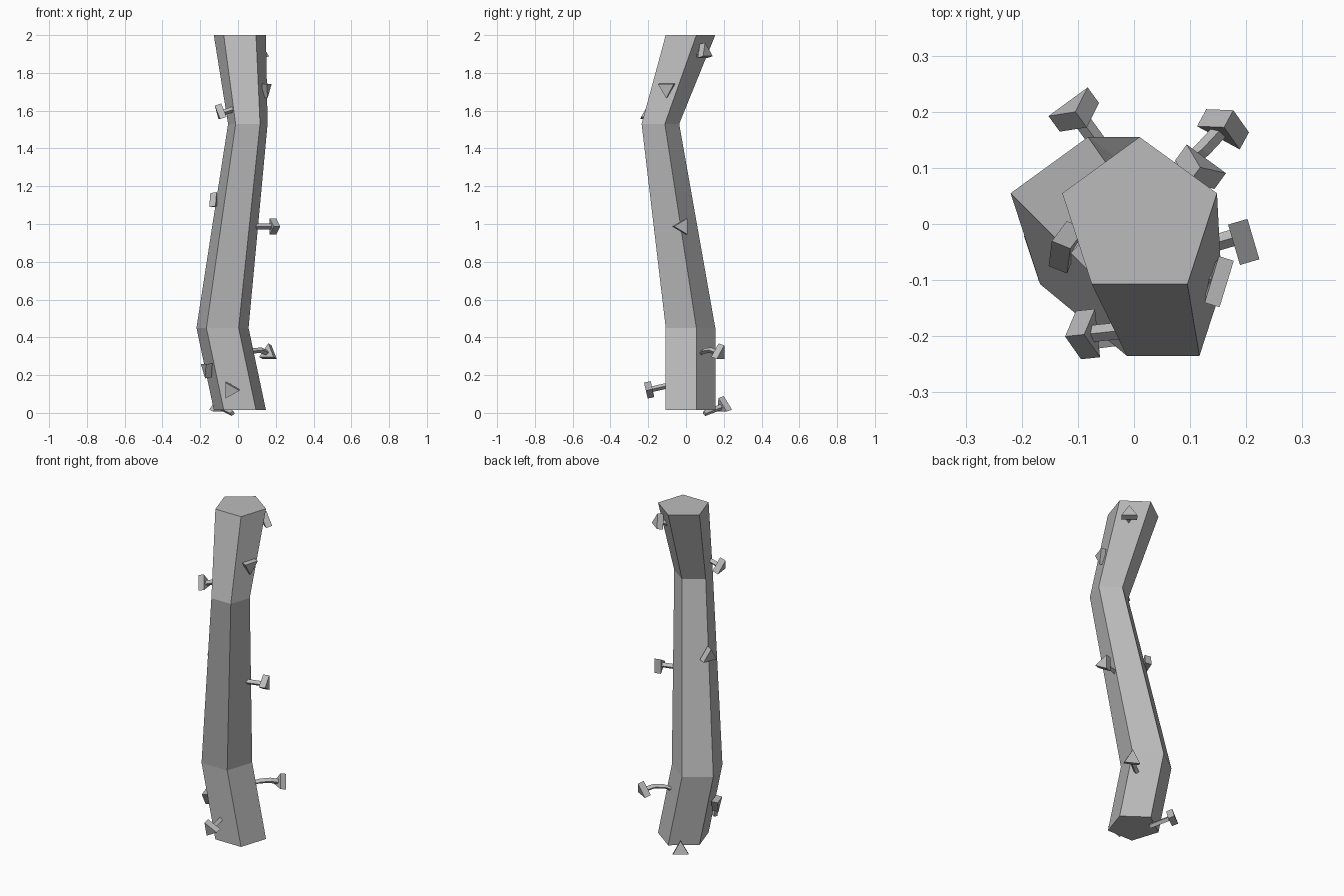
import bpy
import math
from mathutils import Vector

cube = bpy.data.objects.get("Cube")
if cube:
    bpy.data.objects.remove(cube, do_unlink=True)

grey = bpy.data.materials.new("plain_grey")
grey.use_nodes = True
grey.diffuse_color = (0.5, 0.5, 0.5, 1)
grey.node_tree.nodes["Principled BSDF"].inputs["Base Color"].default_value = (0.5, 0.5, 0.5, 1)


def ring(center, radius, sides, axis, point):
    """Regular polygon around axis, with its first corner towards point."""
    axis = Vector(axis).normalized()
    u = Vector(point)
    u = (u - axis * u.dot(axis)).normalized()
    v = axis.cross(u)
    angles = [math.tau * i / sides for i in range(sides)]
    return [Vector(center) + (u * math.cos(a) + v * math.sin(a)) * radius for a in angles]


def loft(name, rings):
    """Capped flat-shaded solid through rings of equal corner count."""
    n = len(rings[0])
    verts = [p for r in rings for p in r]
    faces = [list(range(n))[::-1], [len(verts) - n + i for i in range(n)]]
    for k in range(len(rings) - 1):
        for i in range(n):
            a, b = k * n + i, k * n + (i + 1) % n
            faces.append([a, b, b + n, a + n])
    mesh = bpy.data.meshes.new(name)
    mesh.from_pydata(verts, [], faces)
    mesh.materials.append(grey)
    obj = bpy.data.objects.new(name, mesh)
    bpy.context.collection.objects.link(obj)
    return obj


UP, DOWN = (0, 0, 1), (0, 0, -1)

# Bent five-sided trunk
trunk = [((0.01, 0.01, 0.015), 0.145), ((-0.082, 0.01, 0.45), 0.145),
         ((0.052, -0.146, 1.53), 0.11), ((0.01, 0.01, 2.0), 0.145)]
loft("trunk", [ring(c, r, 5, UP, (0, 1, 0)) for c, r in trunk])


def peg(name, center, axis, point, path=None, thick=0.036):
    """Three-sided cap on a thin square stem that runs back into the trunk."""
    c, d = Vector(center), Vector(axis).normalized()
    half = d * thick / 2
    loft(name + "_cap", [ring(c - half, 0.05, 3, d, point), ring(c + half, 0.05, 3, d, point)])
    stem = [Vector(p) for p in path] if path else [c - d * 0.13]
    stem.append(c)
    loft(name + "_stem", [ring(p, 0.015, 4, d, point) for p in stem])


# Pegs from bottom to top
peg("back_foot_peg", (-0.103, 0.198, 0.036), (-0.57, 0.78, 0.3), UP)
peg("front_foot_peg", (-0.042, -0.195, 0.122), (0, -0.96, -0.22), (1, 0, 0))
peg("low_side_peg", (-0.163, -0.055, 0.235), (-0.94, -0.31, -0.12), DOWN)
peg("bent_peg", (0.162, 0.175, 0.315), (0.45, 0.83, -0.28), UP,
    path=[(0.03, 0.07, 0.31), (0.075, 0.095, 0.328), (0.12, 0.13, 0.332)])
peg("middle_left_peg", (0.192, -0.02, 0.987), (0.95, 0.28, 0), (0, -1, 0))
peg("middle_right_peg", (-0.123, -0.04, 1.117), (-0.92, 0.37, -0.15), UP)
peg("upper_right_peg", (-0.09, -0.197, 1.585), (-0.94, -0.1, -0.32), UP)
peg("upper_left_peg", (0.149, -0.102, 1.717), (0.95, -0.29, -0.12), DOWN, thick=0.028)
peg("top_peg", (0.115, 0.097, 1.908), (0.57, 0.78, 0.25), UP)
